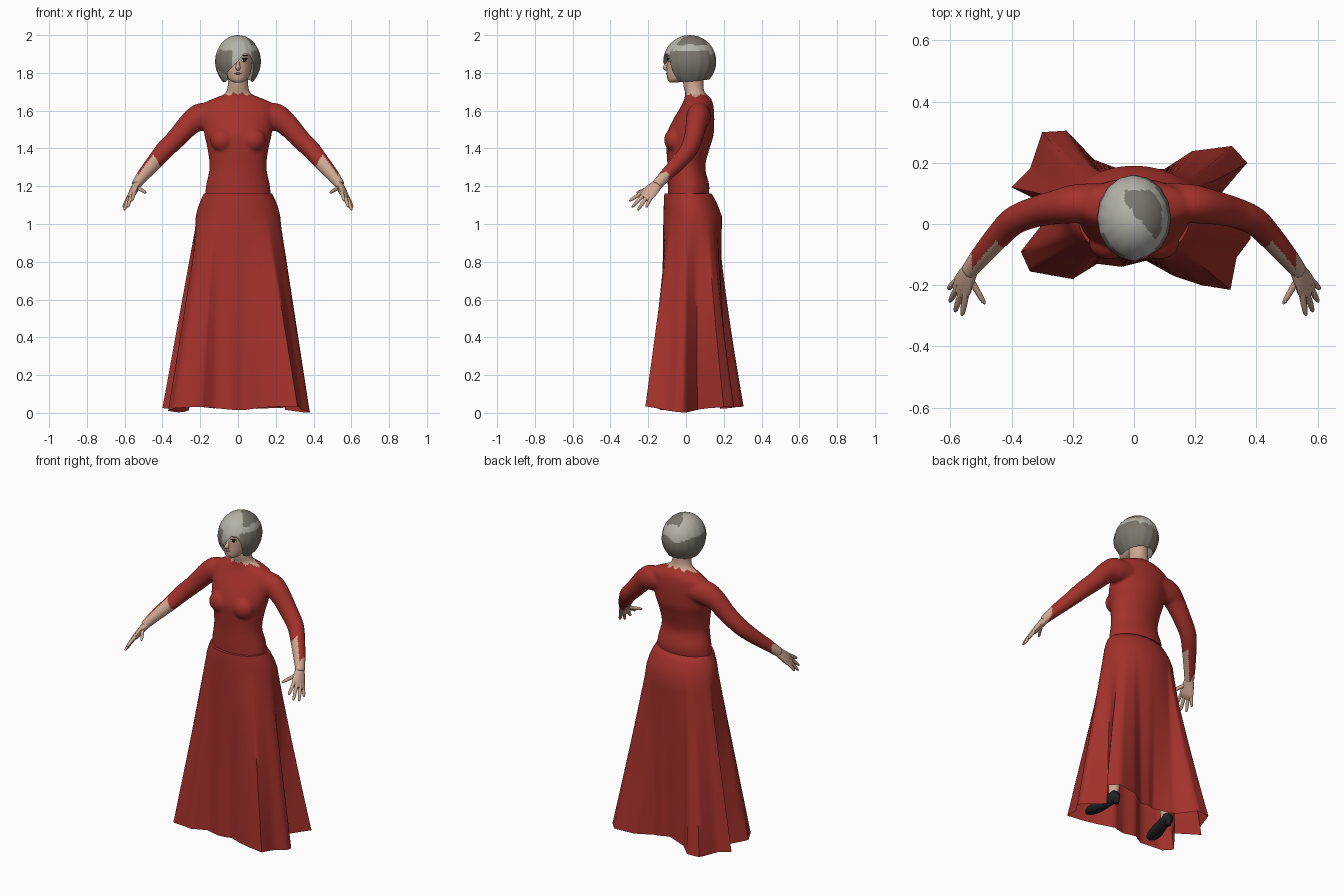
import bpy, bmesh, math
from mathutils import Vector, Matrix

if "Cube" in bpy.data.objects:
    bpy.data.objects.remove(bpy.data.objects["Cube"])


def mat(name, rgb):
    m = bpy.data.materials.new(name)
    m.diffuse_color = (*rgb, 1)
    m.use_nodes = True
    m.node_tree.nodes["Principled BSDF"].inputs["Base Color"].default_value = m.diffuse_color
    return m


RED = mat("dress_red", (0.37, 0.031, 0.024))
SKIN = mat("skin", (0.62, 0.39, 0.29))
LIGHT = mat("hair_light", (0.47, 0.45, 0.40))
DARK = mat("hair_dark", (0.20, 0.18, 0.15))
BLACK = mat("shoe_black", (0.015, 0.016, 0.018))
EYE = mat("eye_brown", (0.035, 0.02, 0.015))
WHITE = mat("eye_white", (0.7, 0.66, 0.6))
LIP = mat("lip", (0.45, 0.2, 0.15))


def finish(name, bm, mats, rule=None, angle=50):
    bm.normal_update()
    if rule:
        for f in bm.faces:
            f.material_index = rule(f.calc_center_median(), f.normal)
    me = bpy.data.meshes.new(name)
    bm.to_mesh(me)
    bm.free()
    for m in mats:
        me.materials.append(m)
    me.shade_smooth()
    me.set_sharp_from_angle(angle=math.radians(angle))
    ob = bpy.data.objects.new(name, me)
    bpy.context.collection.objects.link(ob)
    return ob


def loft(name, rings, mats, rule=None, cap0=True, cap1=True, angle=50):
    """Skin a list of closed point rings."""
    bm = bmesh.new()
    vs = [[bm.verts.new(p) for p in r] for r in rings]
    n = len(rings[0])
    for a, b in zip(vs, vs[1:]):
        for i in range(n):
            j = (i + 1) % n
            bm.faces.new((a[i], a[j], b[j], b[i]))
    if cap0:
        bm.faces.new(vs[0][::-1])
    if cap1:
        bm.faces.new(vs[-1])
    if cap0 and cap1:
        bmesh.ops.recalc_face_normals(bm, faces=bm.faces)
    return finish(name, bm, mats, rule, angle)


def spline(rows, sub):
    """Catmull-Rom through rows of numbers."""
    rows = [Vector(r) for r in rows]
    ext = [rows[0]] + rows + [rows[-1]]
    out = []
    for a, b, c, d in zip(ext, ext[1:], ext[2:], ext[3:]):
        for k in range(sub):
            t = k / sub
            out.append(0.5 * (2 * b + (c - a) * t + (2 * a - 5 * b + 4 * c - d) * t * t
                              + (3 * b - a - 3 * c + d) * t ** 3))
    return out + [rows[-1]]


def body(rows, n=32, sub=4):
    """Horizontal oval rings from rows of z, half width, y front, y back."""
    return [[(hx * math.cos(a), (yf + yb) / 2 + (yb - yf) / 2 * math.sin(a), z)
             for a in (2 * math.pi * i / n for i in range(n))] for z, hx, yf, yb in spline(rows, sub)]


def tube(name, rows, ref, mats, n=16, sub=4):
    """Rows of x, y, z, radius along ref, radius across it."""
    pts = spline(rows, sub)
    rings = []
    for i, p in enumerate(pts):
        d = (pts[min(i + 1, len(pts) - 1)] - pts[max(i - 1, 0)])
        d = Vector(d[:3]).normalized()
        u = (Vector(ref) - d * d.dot(Vector(ref))).normalized()
        w = d.cross(u)
        c = Vector(p[:3])
        rings.append([c + u * p[3] * math.cos(a) + w * p[4] * math.sin(a)
                      for a in (2 * math.pi * k / n for k in range(n))])
    return loft(name, rings, mats)


def ball(name, loc, size, m, rot=0, seg=20):
    bm = bmesh.new()
    bmesh.ops.create_uvsphere(bm, u_segments=seg, v_segments=seg // 2, radius=1)
    bm.transform(Matrix.Translation(loc) @ Matrix.Rotation(rot, 4, 'Z') @ Matrix.Diagonal((*size, 1)))
    return finish(name, bm, [m])


def fuse(name, parts, mats, rule, voxel=.007, smooth=10):
    """Merge overlapping closed parts into one smooth skin."""
    bm = bmesh.new()
    for p in parts:
        bm.from_mesh(p.data)
        bpy.data.objects.remove(p)
    ob = finish("merge", bm, [])
    r = ob.modifiers.new("skin", 'REMESH')
    r.mode, r.voxel_size = 'VOXEL', voxel
    ob.modifiers.new("soften", 'SMOOTH').iterations = smooth
    dg = bpy.context.evaluated_depsgraph_get()
    out = bmesh.new()
    out.from_mesh(ob.evaluated_get(dg).to_mesh())
    bpy.data.objects.remove(ob)
    return finish(name, out, mats, rule, 70)


# upper body: bodice, neck, bust and sleeves fused together
parts = [loft("bodice", body([(1.13, .175, -.095, .115), (1.2, .17, -.097, .124), (1.3, .151, -.098, .102),
                              (1.4, .162, -.104, .125), (1.47, .178, -.104, .146), (1.55, .187, -.07, .15),
                              (1.6, .192, -.04, .148), (1.64, .178, -.018, .142), (1.668, .12, -.008, .13),
                              (1.685, .075, -.005, .11)]), []),
         loft("neck", body([(1.64, .12, 0, .12), (1.672, .09, 0, .115), (1.695, .066, -.005, .1),
                            (1.73, .055, -.014, .093), (1.80, .054, -.02, .093)], 24), [])]
for s in (-1, 1):
    parts.append(ball("bust", (s * .08, -.062, 1.445), (.068, .054, .064), RED))
    parts.append(tube("arm", [(s * r[0], *r[1:]) for r in (
        (.10, .075, 1.575, .06, .06), (.19, .066, 1.567, .064, .075), (.25, .056, 1.535, .057, .063),
        (.32, .04, 1.46, .051, .054), (.39, .012, 1.39, .047, .05), (.44, -.036, 1.33, .042, .044),
        (.50, -.105, 1.26, .035, .035), (.542, -.157, 1.205, .029, .026))], (0, 1, 0), [], sub=5))


def clothing(c, n):
    x, s = abs(c.x), (1 if c.x > 0 else -1)
    if x < .14 and c.z > 1.65:
        # ragged collar, lowest at the sides of the neck
        ang = math.atan2(c.y - .05, x)
        saw = abs((ang * 1.3 + .5) % 1 - .5)
        return int(c.z > 1.668 + .03 * saw + .016 * abs(math.sin(ang)))
    if x > .53:
        return 1
    inner = n.x * s * -.58 + n.y * -.78 - n.z * .2
    return int(x > .425 + (c.z - 1.33) * .6 and inner > .12)


fuse("upper_body", parts, [RED, SKIN], clothing)

# skirt, blending a hip oval into a folded hem
HEM = [(.25, .06), (.37, .20), (.32, .255), (.19, .238), (.10, .18), (.04, .18), (0, .165),
       (-.05, .18), (-.13, .21), (-.22, .305), (-.30, .30), (-.34, .18), (-.40, .12), (-.26, .05),
       (-.37, -.09), (-.34, -.155), (-.20, -.18), (-.12, -.13), (-.04, -.14), (.04, -.12),
       (.13, -.17), (.22, -.20), (.315, -.215), (.335, -.11), (.38, -.05), (.38, -.015)]
hem = []
for (x0, y0), (x1, y1) in zip(HEM, HEM[1:] + HEM[:1]):
    hem += [(x0 + (x1 - x0) * k / 4, y0 + (y1 - y0) * k / 4) for k in range(4)]
angs = [math.atan2((y - .035) / .155, x / .215) for x, y in hem]


def oval(z, hx, yf, yb):
    return [(hx * math.cos(a), (yf + yb) / 2 + (yb - yf) / 2 * math.sin(a), z) for a in angs]


rings = [oval(1.162, .17, -.09, .118), oval(1.162, .18, -.114, .135), oval(1.13, .196, -.117, .154),
         oval(1.09, .212, -.118, .172)]
hip = oval(1.04, .224, -.12, .19)
for k in range(15):
    t = k / 14
    rings.append([(h[0] + (x - h[0]) * t, h[1] + (y - h[1]) * (t ** 1.3 if y > .15 else t),
                   1.04 + (.006 + .11 * abs(y) - 1.04 + .006 * math.sin(5 * a)) * t)
                  for h, (x, y), a in zip(hip, hem, angs)])
loft("skirt", [r[::-1] for r in rings][::-1], [RED], cap0=False, cap1=False, angle=60)

# hands, legs and shoes
for s in (-1, 1):
    def m(rows):
        return [(s * r[0], *r[1:]) for r in rows]

    spread = (s * .04, .085, -.03)
    tube("palm", m([(.53, -.143, 1.217, .026, .022), (.548, -.175, 1.185, .038, .02),
                    (.562, -.205, 1.155, .044, .017), (.572, -.225, 1.14, .036, .01)]), spread, [SKIN], n=12)
    tips = [((.55, -.235, 1.165), (.562, -.3, 1.122)), ((.565, -.228, 1.15), (.585, -.287, 1.088)),
            ((.578, -.21, 1.14), (.602, -.255, 1.073)), ((.583, -.188, 1.135), (.607, -.212, 1.088)),
            ((.535, -.18, 1.195), (.487, -.262, 1.165))]
    for a, b in tips:
        a, b = Vector(a), Vector(b)
        rows = [(*(a + (b - a) * t), r, r) for t, r in
                ((-.25, .011), (.2, .0105), (.6, .0095), (.9, .007), (1, .002))]
        tube("finger" if b.x > .5 else "thumb", m(rows), spread, [SKIN], n=8, sub=2)
    tube("leg", m([(.1, .03, 1.0, .085, .085), (.14, .025, .6, .06, .06), (.17, .04, .4, .055, .055),
                   (.19, .05, .14, .032, .032), (.195, .045, .08, .03, .03)]), (0, 1, 0), [SKIN], n=12)
    tube("shoe", m([(.193, .09, .09, .01, .01), (.195, .07, .085, .032, .035), (.205, .0, .07, .034, .032),
                    (.22, -.07, .058, .042, .026), (.23, -.12, .052, .032, .018), (.235, -.145, .05, .006, .006)]),
         (1, 0, 0), [BLACK], n=14)
    tube("heel", m([(.193, .075, .08, .022, .022), (.193, .075, .033, .014, .014)]), (1, 0, 0), [BLACK], n=10)

# head with face details
loft("head", body([(1.75, .024, -.088, -.04), (1.763, .046, -.097, .01), (1.79, .063, -.102, .07),
                   (1.83, .073, -.103, .11), (1.87, .077, -.101, .13), (1.92, .075, -.088, .125),
                   (1.965, .05, -.045, .08)], 28), [SKIN])
tube("nose", [(0, -.092, 1.873, .009, .005), (0, -.102, 1.845, .01, .008), (0, -.112, 1.828, .013, .012),
              (0, -.099, 1.817, .01, .006)], (1, 0, 0), [SKIN], n=10)
ball("lips", (0, -.1, 1.797), (.019, .005, .005), LIP)
for s in (-1, 1):
    ball("eye_white", (s * .034, -.0915, 1.866), (.016, .004, .008), WHITE, s * .35)
    ball("iris", (s * .034, -.0945, 1.867), (.009, .003, .008), EYE, s * .35)
    ball("lash", (s * .035, -.0935, 1.875), (.019, .004, .004), EYE, s * .35)
    ball("brow", (s * .036, -.0905, 1.892), (.018, .003, .0025), EYE, s * .35)

# bobbed hair: each strand column ends at its own height, leaving the face open
FRINGE = [(-.09, 1.752), (-.07, 1.765), (-.06, 1.80), (-.03, 1.83), (0, 1.86), (.03, 1.90),
          (.055, 1.90), (.074, 1.86), (.084, 1.77), (.1, 1.752)]


def hair_end(x, y):
    if y < -.02:
        for (x0, z0), (x1, z1) in zip(FRINGE, FRINGE[1:]):
            if x0 <= x <= x1:
                return z0 + (z1 - z0) * (x - x0) / (x1 - x0)
    return 1.752 + .012 * max(0, y) / .15


def hair_r(z):
    if z > 1.86:
        return math.sqrt(max(0, 1 - ((z - 1.86) / .14) ** 2))
    return 1 - .34 * ((1.86 - z) / .108) ** 2


def hair_tone(c, n):
    if c.z > 1.945:
        return int(-.03 < c.x < .09 and -.05 < c.y < .11 and c.y > .035 - c.x * 1.2)
    if c.y < -.03 and c.x < .06:
        return int(c.x < -.03 and c.z < 1.92 and c.z > 1.79 - (c.x + .07) * .8)
    return int(c.z < 1.89 + .012 * math.sin(40 * c.x) or (c.x > .07 and c.z < 1.915))


N, ROWS = 96, 30
rings = []
for k in range(ROWS + 1):
    ring = []
    for i in range(N):
        a = 2 * math.pi * i / N
        ca, sa = math.cos(a), math.sin(a)
        end = hair_end(.112 * ca, .02 + .14 * sa)
        t = k / ROWS
        z = 2 - (2 - end) * (.0005 + .9995 * (t * t * .5 + t * .5))
        r = hair_r(z) * (1 + .012 * t * math.cos(16 * a))
        ring.append((.12 * ca * r, .02 + .139 * sa * r, z))
    rings.append(ring)
loft("hair", rings[::-1], [LIGHT, DARK], hair_tone, cap0=False, cap1=True)
